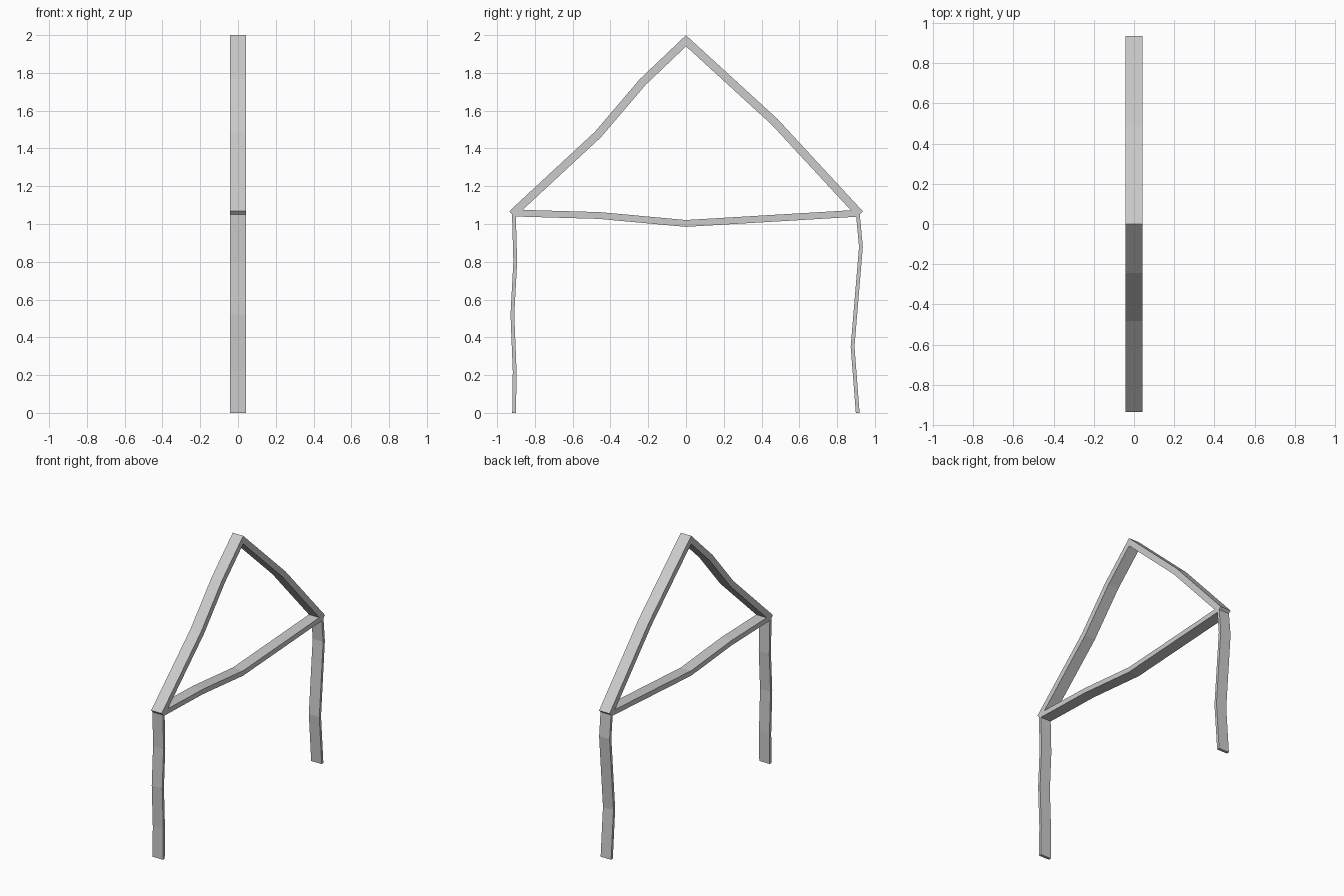
import bpy
from mathutils import Vector

if "Cube" in bpy.data.objects:
    bpy.data.objects.remove(bpy.data.objects["Cube"])

HALF_X = 0.042  # half depth shared by every timber


def timber(name, path, thick):
    """Mitred rectangular beam following a bent (y, z) path."""
    pts = [Vector(p) for p in path]
    dirs = [(b - a).normalized() for a, b in zip(pts, pts[1:])]
    verts = []
    for i, p in enumerate(pts):
        d0, d1 = dirs[max(i - 1, 0)], dirs[min(i, len(dirs) - 1)]
        n0, n1 = Vector((-d0.y, d0.x)), Vector((-d1.y, d1.x))
        m = (n0 + n1).normalized()
        off = m * (thick / 2 / m.dot(n0))
        for x, s in ((-HALF_X, -1), (HALF_X, -1), (HALF_X, 1), (-HALF_X, 1)):
            q = p + off * s
            verts.append((x, q.x, q.y))
    faces = [(0, 3, 2, 1)]
    for i in range(len(pts) - 1):
        a = 4 * i
        for k in range(4):
            j = (k + 1) % 4
            faces.append((a + k, a + j, a + 4 + j, a + 4 + k))
    e = 4 * (len(pts) - 1)
    faces.append((e, e + 1, e + 2, e + 3))
    me = bpy.data.meshes.new(name)
    me.from_pydata(verts, [], faces)
    # consistent outward normals
    import bmesh
    bm = bmesh.new()
    bm.from_mesh(me)
    bmesh.ops.recalc_face_normals(bm, faces=bm.faces)
    bm.to_mesh(me)
    bm.free()
    ob = bpy.data.objects.new(name, me)
    bpy.context.collection.objects.link(ob)
    return ob


# Both rafters as one bent beam, mitred at the ridge
timber("rafters", [(-0.921, 1.052), (-0.466, 1.474), (-0.228, 1.753), (0, 1.97),
                   (0.47, 1.54), (0.921, 1.052)], 0.043)

# Sagging tie beam
timber("tie_beam", [(-0.912, 1.058), (-0.46, 1.045), (0, 1.003),
                    (0.912, 1.057)], 0.036)

# Crooked posts
timber("front_post", [(-0.91, 0), (-0.907, 0.22), (-0.919, 0.52),
                      (-0.904, 0.80), (-0.911, 1.05)], 0.02)
timber("back_post", [(0.909, 0), (0.882, 0.35), (0.926, 0.88),
                     (0.91, 1.05)], 0.02)

# Trim the post feet flat on the ground
for name in ("front_post", "back_post"):
    for v in bpy.data.objects[name].data.vertices:
        if v.co.z < 0.05:
            v.co.z = 0
